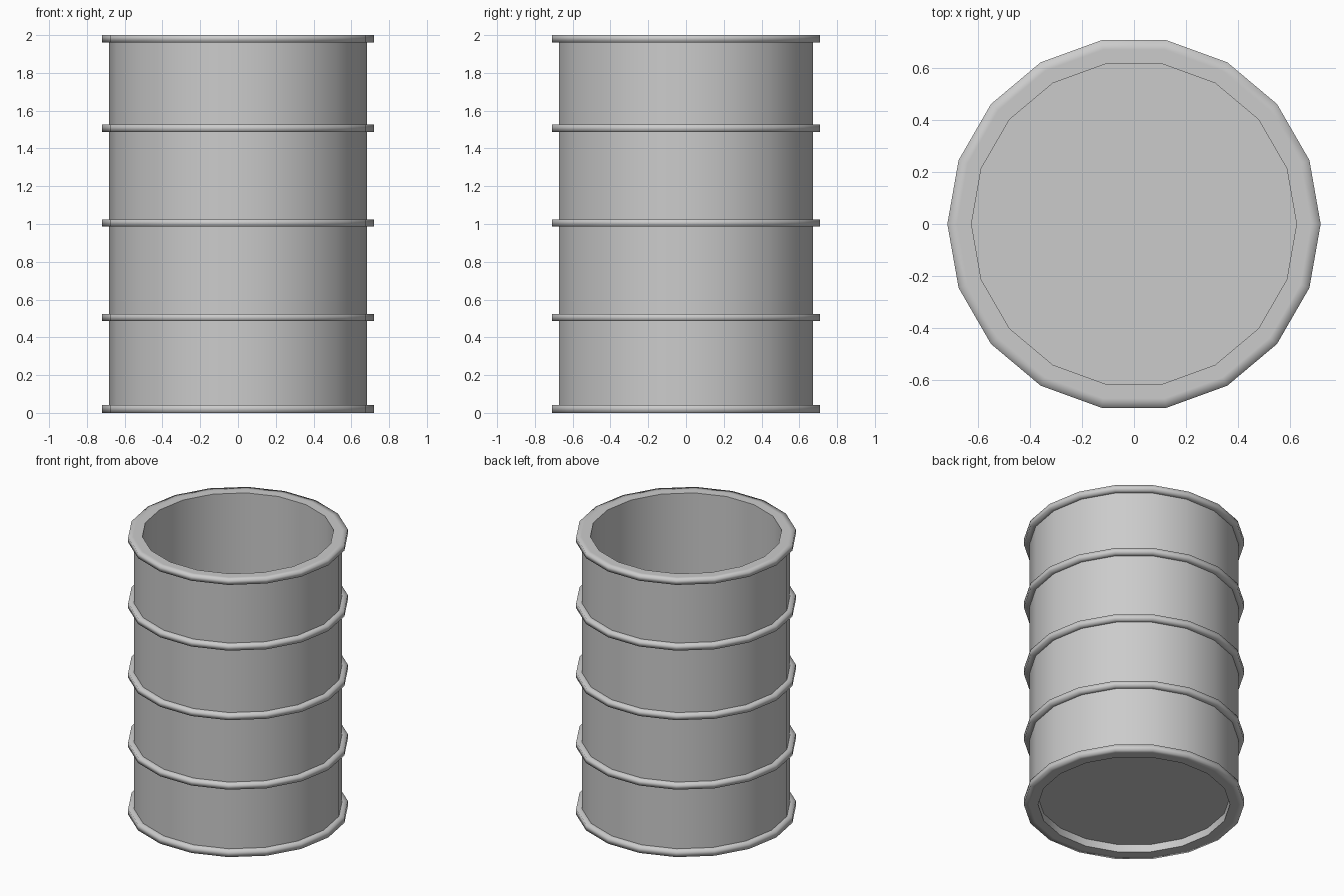
import bpy, bmesh, math

if "Cube" in bpy.data.objects:
    bpy.data.objects.remove(bpy.data.objects["Cube"])

SIDES = 18
R_IN, R_BODY, R_HOOP = 0.627, 0.683, 0.72
HOOP_H = 0.038
FLOOR_LOW, FLOOR_TOP = 0.055, 0.09


def lathe(name, profile):
    """Spin (radius, z, sharp) rows around z; first and last rows are capped."""
    bm = bmesh.new()
    rings = []
    for r, z, _ in profile:
        rings.append([bm.verts.new((r * math.cos(2 * math.pi * i / SIDES),
                                    r * math.sin(2 * math.pi * i / SIDES), z))
                      for i in range(SIDES)])
    for a, b in zip(rings, rings[1:]):
        for i in range(SIDES):
            j = (i + 1) % SIDES
            bm.faces.new((a[i], a[j], b[j], b[i]))
    bm.faces.new(rings[0][::-1])
    bm.faces.new(rings[-1])
    bmesh.ops.recalc_face_normals(bm, faces=bm.faces)
    for f in bm.faces:
        f.smooth = True
    for ring, (_, _, sharp) in zip(rings, profile):
        for i in range(SIDES):
            bm.edges.get((ring[i], ring[(i + 1) % SIDES])).smooth = not sharp
    mesh = bpy.data.meshes.new(name)
    bm.to_mesh(mesh)
    bm.free()
    obj = bpy.data.objects.new(name, mesh)
    bpy.context.collection.objects.link(obj)
    return obj


def hoop(z0, z1):
    """Raised band with softly shaded outer corners."""
    return [(R_BODY, z0, z0 > 0), (R_HOOP, z0, False),
            (R_HOOP, z1, False), (R_BODY, z1, z1 < 2)]


# Recessed underside
profile = [(R_IN, FLOOR_LOW, True), (R_IN, 0, True)]
# Bottom rim, three hoops, top rim
profile += hoop(0, 0.043)
for zc in (0.505, 1.006, 1.507):
    profile += hoop(zc - HOOP_H / 2, zc + HOOP_H / 2)
profile += hoop(2 - HOOP_H, 2)
# Open inside down to the floor
profile += [(R_IN, 2, True), (R_IN, FLOOR_TOP, True)]

lathe("drum_barrel", profile)
